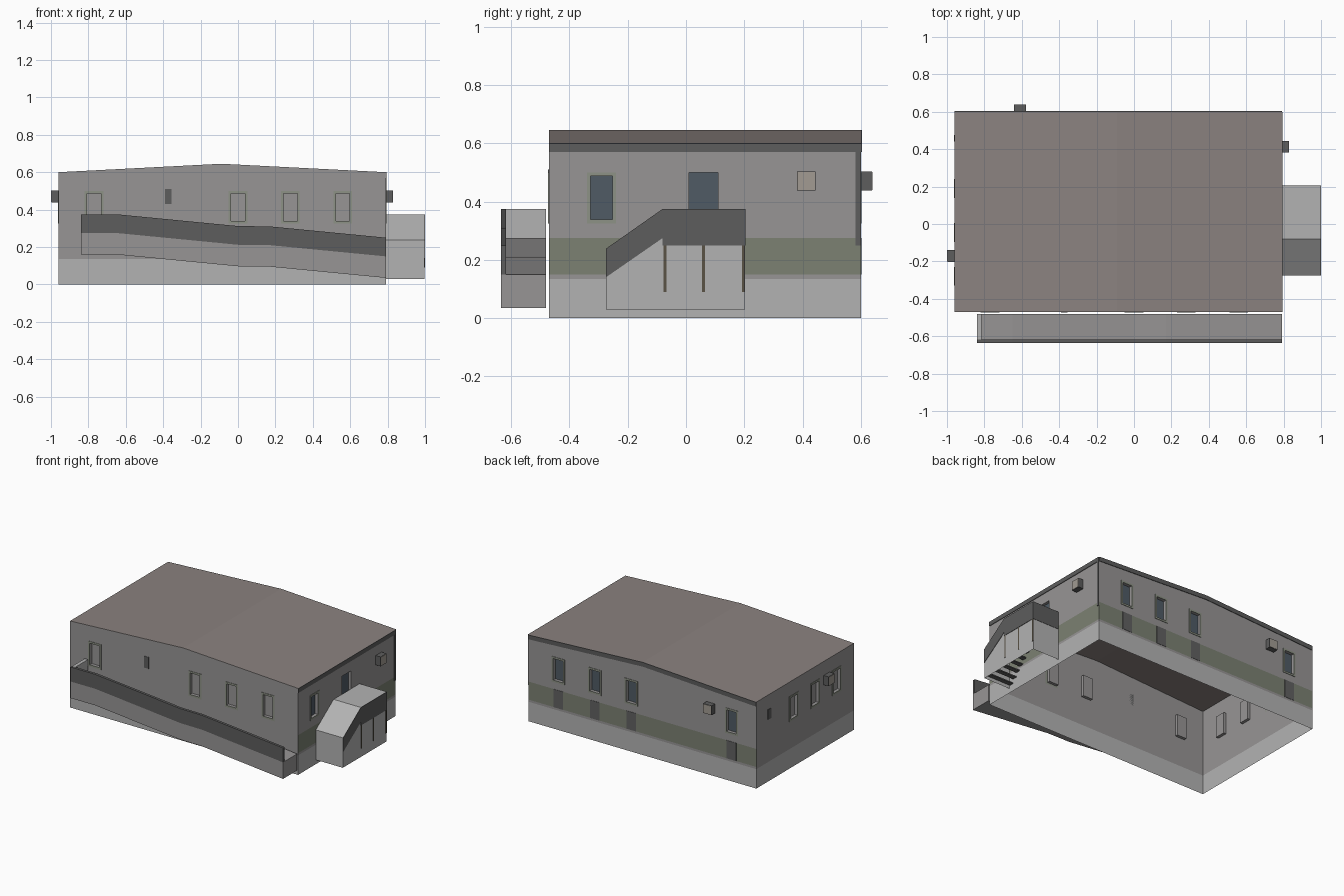
import bpy, bmesh
from mathutils import Vector

if "Cube" in bpy.data.objects:
    bpy.data.objects.remove(bpy.data.objects["Cube"])

X0, X1, Y0, Y1 = -0.96, 0.79, -0.47, 0.60
EAVE, RIDGE, RX = 0.60, 0.645, -0.09


def mat(name, r, g, b):
    m = bpy.data.materials.new(name)
    m.diffuse_color = (r, g, b, 1)
    m.use_nodes = True
    m.node_tree.nodes["Principled BSDF"].inputs["Base Color"].default_value = m.diffuse_color
    return m


WALL = mat("wall_grey", 0.31, 0.30, 0.30)
BASE = mat("base_grey", 0.45, 0.45, 0.45)
GREEN = mat("green_band", 0.20, 0.22, 0.17)
DARK = mat("dark_grey", 0.11, 0.11, 0.11)
ROOF = mat("roof_brown", 0.26, 0.225, 0.215)
GLASS = mat("glass", 0.08, 0.105, 0.13)
TRIM = mat("trim_green", 0.27, 0.29, 0.24)
TAN = mat("tan", 0.36, 0.33, 0.29)
POST = mat("post_brown", 0.10, 0.085, 0.06)
PANEL = mat("lower_panel", 0.12, 0.12, 0.12)


def finish(bm, name, *mats):
    me = bpy.data.meshes.new(name)
    bm.to_mesh(me)
    bm.free()
    for m in mats:
        me.materials.append(m)
    ob = bpy.data.objects.new(name, me)
    bpy.context.collection.objects.link(ob)
    return ob


def box(name, a, b, m):
    bm = bmesh.new()
    bmesh.ops.create_cube(bm, size=1)
    for v in bm.verts:
        v.co = Vector(a[i] + (v.co[i] + 0.5) * (b[i] - a[i]) for i in range(3))
    bmesh.ops.recalc_face_normals(bm, faces=bm.faces)
    return finish(bm, name, m)


def prism(name, profile, axis, lo, hi, m):
    """Extrude a 2D (horizontal, z) profile along axis 'x' or 'y'."""
    bm = bmesh.new()
    put = (lambda p, t: (t, p[0], p[1])) if axis == 'x' else (lambda p, t: (p[0], t, p[1]))
    a, b = ([bm.verts.new(put(p, t)) for p in profile] for t in (lo, hi))
    bm.faces.new(a)
    bm.faces.new(b)
    for i in range(len(a)):
        j = (i + 1) % len(a)
        bm.faces.new((a[i], a[j], b[j], b[i]))
    bmesh.ops.recalc_face_normals(bm, faces=bm.faces)
    return finish(bm, name, m)


def roof_z(x):
    t = (x - X0) / (RX - X0) if x < RX else (X1 - x) / (X1 - RX)
    return EAVE + (RIDGE - EAVE) * t


# Each side maps (u, z, outward distance) to a point
SIDES = {
    "front": (lambda u, z, d: (u, Y0 - d, z), X0, X1),
    "back": (lambda u, z, d: (u, Y1 + d, z), X0, X1),
    "left": (lambda u, z, d: (X0 - d, u, z), Y0, Y1),
    "right": (lambda u, z, d: (X1 + d, u, z), Y0, Y1),
}


def side_box(side, name, u0, u1, z0, z1, d0, d1, m):
    f = SIDES[side][0]
    return box(f"{side}_{name}", f(u0, z0, d0), f(u1, z1, d1), m)


def wall(side, windows, banded, door=None):
    """Sheet wall with recessed openings and framed windows."""
    f, lo, hi = SIDES[side]
    gable = side in ("front", "back")
    out = Vector(f(0, 0, 1)) - Vector(f(0, 0, 0))
    holes = [(c - 0.037, c + 0.037, 0.338, 0.487) for c in windows] + ([door] if door else [])
    us = sorted({lo, hi, *([RX] if gable else []), *(u for h in holes for u in h[:2])})
    zs = sorted({0, 0.135, 0.15, 0.275, EAVE, *(z for h in holes for z in h[2:])})
    bm = bmesh.new()

    def quad(pts, idx, n=None):
        fc = bm.faces.new([bm.verts.new(p) for p in pts])
        fc.material_index = idx
        fc.normal_update()
        if n is not None and fc.normal.dot(n) < 0:
            fc.normal_flip()

    def top(u, z):
        return roof_z(u) if gable and z == EAVE else z

    for u0, u1 in zip(us, us[1:]):
        for z0, z1 in zip(zs, zs[1:]):
            u, z = (u0 + u1) / 2, (z0 + z1) / 2
            if any(h[0] < u < h[1] and h[2] < z < h[3] for h in holes):
                continue
            idx = 1 if z < 0.135 else 0
            if banded and 0.15 < z < 0.275:
                idx = 2
            quad([f(u0, z0, 0), f(u1, z0, 0), f(u1, top(u1, z1), 0), f(u0, top(u0, z1), 0)], idx, out)
    for a, b, c, d in holes:
        ring = [(a, c), (b, c), (b, d), (a, d)]
        mid = Vector(f((a + b) / 2, (c + d) / 2, 0))
        quad([f(*p, -0.02) for p in ring], 3, out)
        for i in range(4):
            p, q = ring[i], ring[(i + 1) % 4]
            quad([f(*p, 0), f(*q, 0), f(*q, -0.02), f(*p, -0.02)], 0,
                 mid - (Vector(f(*p, 0)) + Vector(f(*q, 0))) / 2)
    bmesh.ops.remove_doubles(bm, verts=bm.verts, dist=1e-5)
    finish(bm, side + "_wall", WALL, BASE, GREEN, GLASS if banded else WALL)
    # Window trim
    for c in windows:
        for s in (-1, 1):
            side_box(side, "window_jamb", c + s * 0.037, c + s * 0.05, 0.325, 0.5, 0, 0.003, TRIM)
        for z0, z1 in ((0.325, 0.338), (0.487, 0.5)):
            side_box(side, "window_rail", c - 0.037, c + 0.037, z0, z1, 0, 0.003, TRIM)


LONG = (-0.77, 0.0, 0.28, 0.56)
wall("front", LONG, False)
wall("back", LONG, True)
wall("left", (-0.28, -0.045, 0.19), False)
wall("right", (-0.29,), True, (0.01, 0.11, 0.25, 0.5))

# Roof sheet
bm = bmesh.new()
rows = [[bm.verts.new((x, y, z)) for y in (Y0, Y1)]
        for x, z in ((X0, EAVE), (RX, RIDGE), (X1, EAVE))]
for a, b in zip(rows, rows[1:]):
    bm.faces.new((a[0], b[0], b[1], a[1]))
finish(bm, "roof", ROOF)

# Fascia, downpipe, vents and lower panels
side_box("right", "fascia", Y0, Y1, 0.57, EAVE, 0, 0.004, DARK)
side_box("right", "downpipe", 0.582, Y1, 0.25, 0.57, 0, 0.004, DARK)
prism("back_fascia", [(X0, EAVE), (RX, RIDGE), (X1, EAVE), (X1, 0.57), (RX, 0.615), (X0, 0.57)],
      'y', Y1, Y1 + 0.004, DARK)
side_box("front", "vent", -0.39, -0.355, 0.43, 0.51, 0, 0.003, DARK)
side_box("left", "vent", 0.44, 0.475, 0.43, 0.5, 0, 0.003, DARK)
for c in LONG:
    side_box("back", "lower_panel", c - 0.037, c + 0.037, 0.15, 0.275, 0, 0.002, PANEL)

# Air conditioner boxes
for side, u in (("left", -0.17), ("back", -0.61), ("right", 0.413)):
    side_box(side, "air_conditioner", u - 0.032, u + 0.032, 0.438, 0.503, 0, 0.038, DARK)
    side_box(side, "air_conditioner_face", u - 0.03, u + 0.03, 0.44, 0.501, 0.038, 0.04, TAN)

# Access ramp: sloped body, outer parapet, end parapet
line = [(-0.84, 0.375), (-0.65, 0.375), (0.0, 0.312), (0.17, 0.31), (0.79, 0.25)]


def strip(d0, d1):
    return [(x, z - d0) for x, z in line] + [(x, z - d1) for x, z in reversed(line)]


prism("ramp_body", strip(0.1, 0.215), 'y', -0.635, -0.48, WALL)
prism("ramp_parapet", strip(0, 0.1), 'y', -0.635, -0.617, DARK)
box("ramp_end_parapet", (-0.84, -0.617, 0.275), (-0.815, -0.48, 0.375), BASE)

# Stair enclosure: open-bottomed shell
outline = [(-0.275, 0.03), (-0.275, 0.238), (-0.08, 0.375), (0.203, 0.375), (0.203, 0.03)]
bm = bmesh.new()
near = [bm.verts.new((X1, y, z)) for y, z in outline]
far = [bm.verts.new((0.997, y, z)) for y, z in outline]
bm.faces.new(far)
for i in range(4):
    bm.faces.new((near[i], near[i + 1], far[i + 1], far[i]))
bmesh.ops.recalc_face_normals(bm, faces=bm.faces)
finish(bm, "stair_enclosure", BASE)

# Stair side railing, back railing, posts, landing and treads
prism("stair_railing", [(-0.275, 0.14), (-0.275, 0.238), (-0.08, 0.375), (0.203, 0.375),
                        (0.203, 0.25), (-0.08, 0.25), (-0.08, 0.275)], 'x', 0.997, 1.0, DARK)
box("stair_back_railing", (X1, 0.203, 0.25), (1.0, 0.205, 0.375), DARK)
for y in (-0.072, 0.06, 0.198):
    box("stair_post", (0.994, y - 0.005, 0.09), (1.0, y + 0.005, 0.25), POST)
box("stair_landing", (X1, -0.08, 0.24), (0.995, 0.2, 0.25), DARK)
for i in range(6):
    y, z = -0.272 + i * 0.032, 0.06 + i * 0.032
    box("stair_tread", (X1, y, z - 0.008), (0.995, y + 0.03, z), DARK)
